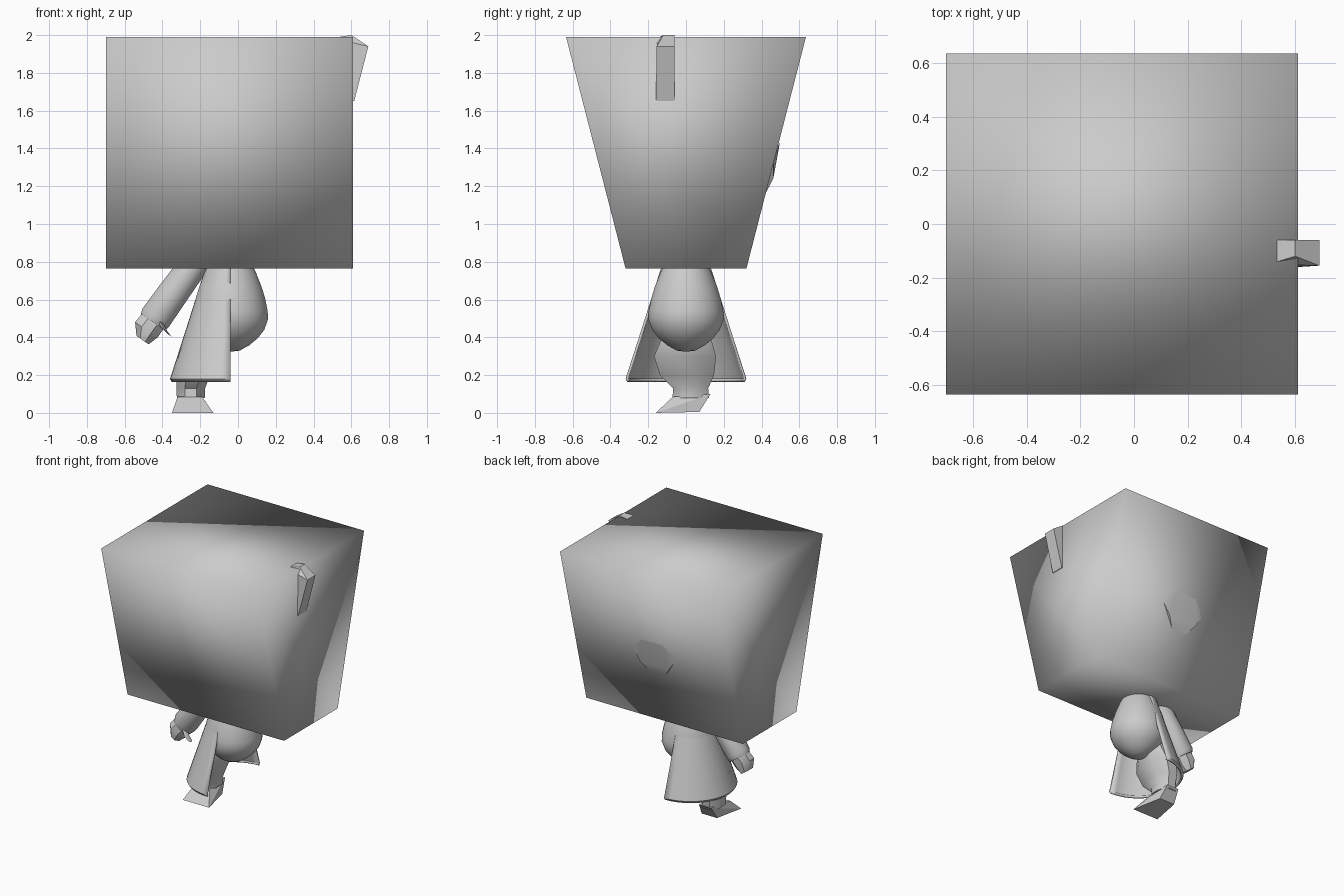
import bpy, bmesh, math
from mathutils import Vector

if "Cube" in bpy.data.objects:
    bpy.data.objects.remove(bpy.data.objects["Cube"])

AXIS_X = -0.04  # vertical centre line of the body


def finish(name, bm, angle=None):
    bmesh.ops.recalc_face_normals(bm, faces=bm.faces[:])
    mesh = bpy.data.meshes.new(name)
    bm.to_mesh(mesh)
    bm.free()
    ob = bpy.data.objects.new(name, mesh)
    bpy.context.collection.objects.link(ob)
    if angle is not None:
        bpy.ops.object.select_all(action='DESELECT')
        bpy.context.view_layer.objects.active = ob
        ob.select_set(True)
        bpy.ops.object.shade_smooth_by_angle(angle=math.radians(angle))
    return ob


def skin(bm, rings, closed=True):
    for a, b in zip(rings, rings[1:]):
        n = len(a)
        for i in range(n if closed else n - 1):
            j = (i + 1) % n
            bm.faces.new((a[i], a[j], b[j], b[i]))


def loft(name, sections, sides, u=(1, 0, 0), angle=40):
    """Closed tube through sections (x, y, z, radius along u, radius along y)."""
    bm, u, v = bmesh.new(), Vector(u).normalized(), Vector((0, 1, 0))
    rings = []
    for x, y, z, ru, rv in sections:
        ring = []
        for i in range(sides):
            t = math.tau * (i + 0.5) / sides
            ring.append(bm.verts.new(Vector((x, y, z)) + u * ru * math.cos(t) + v * rv * math.sin(t)))
        rings.append(ring)
    skin(bm, rings)
    bm.faces.new(rings[0])
    bm.faces.new(rings[-1])
    return finish(name, bm, angle)


def hull(name, points, angle=None):
    bm = bmesh.new()
    for p in points:
        bm.verts.new(p)
    bmesh.ops.convex_hull(bm, input=bm.verts[:])
    return finish(name, bm, angle)


# Large box head, tapering front to back only
bm = bmesh.new()
bmesh.ops.create_cube(bm, size=1)
for v in bm.verts:
    top = v.co.z > 0
    v.co = (0.61 if v.co.x > 0 else -0.70,
            math.copysign(0.635 if top else 0.32, v.co.y),
            1.99 if top else 0.765)
finish("head_box", bm, 180)

# Bent tab on the side of the head
tab = [(0.50, 1.985, -0.15), (0.60, 2.0, -0.12), (0.69, 1.94, -0.155),
       (0.615, 1.65, -0.16), (0.58, 1.65, -0.16)]
hull("side_tab", [(x, y, z) for x, z, front in tab for y in (front, -0.06)])

# Shallow lump on the back of the head
lump = [(-0.12, 0.42, 1.16), (0.00, 0.42, 1.16), (-0.18, 0.462, 1.24), (0.06, 0.462, 1.24),
        (-0.24, 0.462, 1.33), (0.12, 0.462, 1.33), (-0.15, 0.497, 1.43), (0.03, 0.497, 1.43),
        (-0.06, 0.40, 1.30)]
hull("back_lump", lump, 40)

# Egg-shaped belly
profile = [(0.05, 0.33), (0.10, 0.358), (0.145, 0.395), (0.18, 0.44), (0.2, 0.495), (0.198, 0.54),
           (0.185, 0.605), (0.165, 0.67), (0.135, 0.745), (0.10, 0.81), (0.05, 0.87)]
loft("belly", [(AXIS_X, 0, 0.325, 0.01, 0.01)] + [(AXIS_X, 0, z, r, r) for r, z in profile], 32)

# Open half-cone coat on one side
bm = bmesh.new()
rings = []
for r, z in [(0.31, 0.163), (0.32, 0.18), (0.23, 0.46), (0.125, 0.79), (0.10, 0.87)]:
    arc = [math.radians(90 + 180 * i / 20) for i in range(21)]
    rings.append([bm.verts.new((AXIS_X + r * math.cos(t), r * math.sin(t), z)) for t in arc])
skin(bm, rings, closed=False)
coat = finish("coat", bm, 40)
# Make the wall grow towards the body axis
outward = coat.data.polygons[10].normal.x < 0
shell = coat.modifiers.new("thickness", 'SOLIDIFY')
shell.thickness = 0.015
shell.offset = -1 if outward else 1

# Arm, hand and thumb
across = (0.83, 0, -0.56)
loft("arm", [(-0.17, 0, 0.88, 0.08, 0.08), (-0.245, 0, 0.77, 0.08, 0.085),
             (-0.35, 0, 0.625, 0.085, 0.085), (-0.435, 0, 0.505, 0.088, 0.085),
             (-0.45, 0, 0.48, 0.08, 0.075)], 12, across)
loft("hand", [(-0.44, 0, 0.50, 0.075, 0.065), (-0.485, -0.01, 0.44, 0.078, 0.07),
              (-0.505, -0.01, 0.385, 0.042, 0.055)], 8, across)
loft("thumb", [(-0.415, -0.05, 0.49, 0.025, 0.025), (-0.39, -0.06, 0.44, 0.025, 0.025),
               (-0.36, -0.06, 0.41, 0.016, 0.018)], 6, across)

# Leg
loft("leg", [(-0.17, 0.0, 0.44, 0.09, 0.12), (-0.185, 0.0, 0.37, 0.115, 0.15),
             (-0.21, -0.005, 0.30, 0.115, 0.178), (-0.235, 0.005, 0.20, 0.095, 0.155),
             (-0.25, 0.025, 0.13, 0.082, 0.10), (-0.25, 0.025, 0.08, 0.08, 0.105)], 8)

# Flat-soled foot
hull("foot", [(-0.35, -0.16, 0), (-0.13, -0.16, 0), (-0.31, 0.07, 0.005), (-0.18, 0.07, 0.005),
              (-0.32, -0.07, 0.085), (-0.19, -0.07, 0.085), (-0.30, 0.13, 0.10), (-0.20, 0.13, 0.10)])
